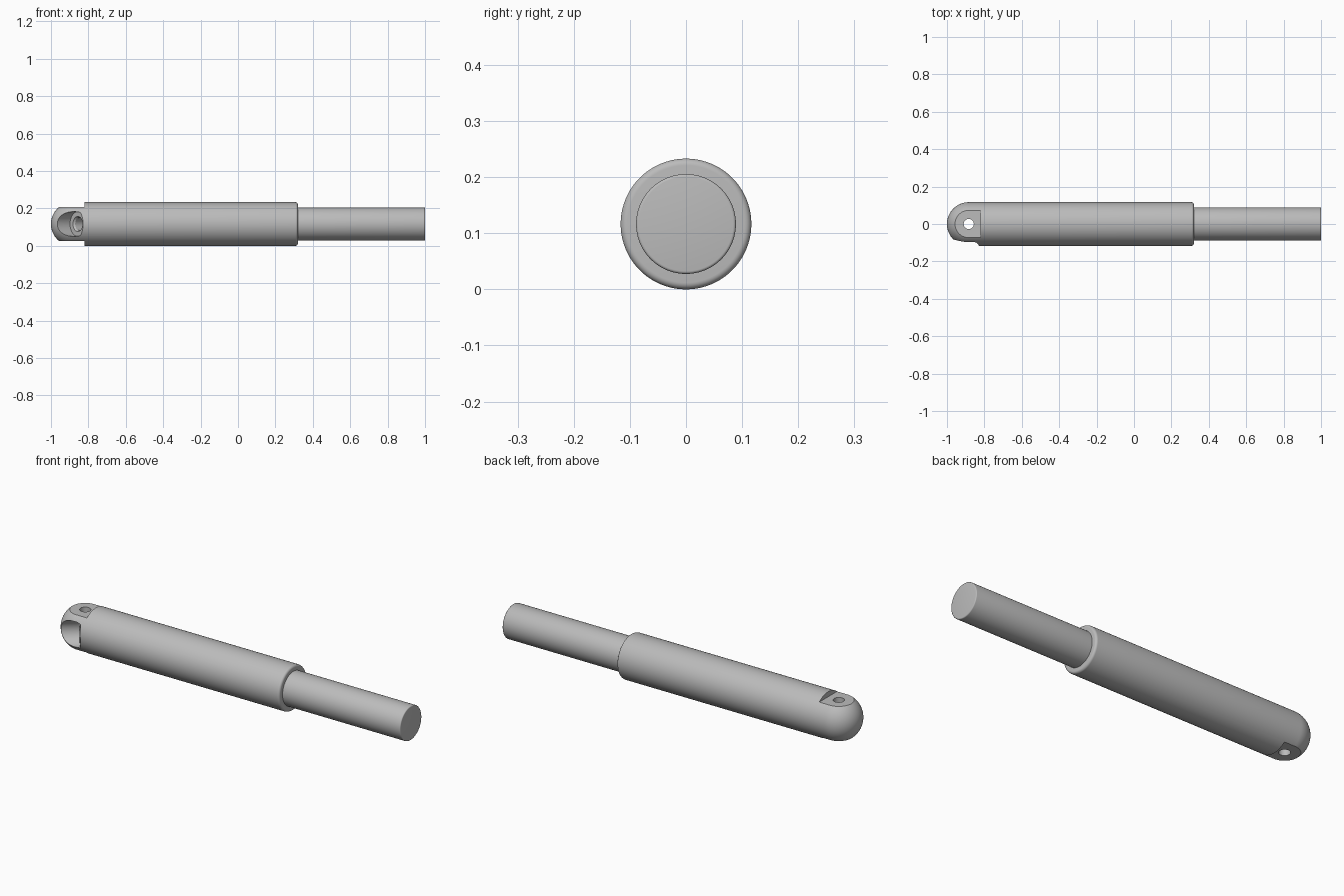
import bpy, bmesh, math
from mathutils import Vector

if "Cube" in bpy.data.objects:
    bpy.data.objects.remove(bpy.data.objects["Cube"], do_unlink=True)

R = 0.1165           # barrel radius, also the axis height
ROD_R = 0.089
EYE_X = -1 + R       # centre of the domed end and its pin hole

steel = bpy.data.materials.new("grey_steel")
grey = (0.5, 0.5, 0.5, 1)
steel.diffuse_color = grey
steel.use_nodes = True
steel.node_tree.nodes["Principled BSDF"].inputs["Base Color"].default_value = grey


def arc(cx, cr, r, a0, a1, n):
    """Points of an arc in the (x, radius) plane, angles in degrees."""
    return [(cx + r * math.cos(math.radians(a0 + (a1 - a0) * i / n)),
             cr + r * math.sin(math.radians(a0 + (a1 - a0) * i / n))) for i in range(n + 1)]


def turned(name, profile, segments=96):
    """Revolve an (x, radius) profile about the barrel axis."""
    bm = bmesh.new()
    verts = [bm.verts.new((x, 0, r)) for x, r in profile]
    edges = [bm.edges.new(pair) for pair in zip(verts, verts[1:])]
    bmesh.ops.spin(bm, geom=verts + edges, cent=(0, 0, 0), axis=(1, 0, 0),
                   angle=math.tau, steps=segments)
    bmesh.ops.remove_doubles(bm, verts=bm.verts, dist=1e-5)
    bmesh.ops.recalc_face_normals(bm, faces=bm.faces)
    mesh = bpy.data.meshes.new(name)
    bm.to_mesh(mesh)
    bm.free()
    obj = bpy.data.objects.new(name, mesh)
    obj.location.z = R
    obj.data.materials.append(steel)
    bpy.context.collection.objects.link(obj)
    return obj


def cone_cutter(start, direction, r1, r2, depth):
    """Round cutter that begins at start and runs along direction."""
    d = Vector(direction).normalized()
    bpy.ops.mesh.primitive_cone_add(vertices=64, radius1=r1, radius2=r2, depth=depth,
                                    location=Vector(start) + d * depth / 2,
                                    rotation=d.to_track_quat('Z', 'Y').to_euler())
    return bpy.context.object


def box_cutter(low, high):
    low, high = Vector(low), Vector(high)
    bpy.ops.mesh.primitive_cube_add(size=1, location=(low + high) / 2)
    bpy.context.object.scale = high - low
    return bpy.context.object


def carve(target, cutter):
    cutter.hide_render = True
    mod = target.modifiers.new("cut", 'BOOLEAN')
    mod.operation, mod.solver, mod.object = 'DIFFERENCE', 'EXACT', cutter
    bpy.context.view_layer.objects.active = target
    bpy.ops.object.modifier_apply(modifier=mod.name)
    bpy.data.objects.remove(cutter, do_unlink=True)


# Barrel with a domed end and a rounded rim
f = 0.012
barrel = turned("barrel", [(-1, 0)] + arc(EYE_X, 0, R, 180, 90, 24)[1:]
                + arc(0.32 - f, R - f, f, 90, 0, 6) + [(0.32, 0)])

# Flats above and below the domed end
for side in (-1, 1):
    z0, z1 = sorted((R + side * 0.0905, R + side * 0.2))
    carve(barrel, box_cutter((-1.1, -0.2, z0), (-0.822, 0.2, z1)))

# Vertical pin hole
carve(barrel, cone_cutter((EYE_X, 0, -0.1), (0, 0, 1), 0.027, 0.027, 0.5))

# Slanted port: wide pocket, chamfered mouth and bore
out = Vector((-0.78, -0.62, 0)).normalized()
seat = Vector((-0.857, -0.08, R))
carve(barrel, cone_cutter(seat, out, 0.066, 0.066, 0.4))
carve(barrel, cone_cutter(seat + out * 0.002, -out, 0.042, 0.034, 0.012))
carve(barrel, cone_cutter(seat + out * 0.002, -out, 0.034, 0.034, 0.09))

# Piston rod with a softened end
f = 0.005
rod = turned("piston_rod", [(0.3, 0), (0.3, ROD_R)]
             + arc(1 - f, ROD_R - f, f, 90, 0, 4) + [(1, 0)])

for obj in (barrel, rod):
    bpy.ops.object.select_all(action='DESELECT')
    obj.select_set(True)
    bpy.context.view_layer.objects.active = obj
    bpy.ops.object.shade_smooth_by_angle(angle=math.radians(30))
